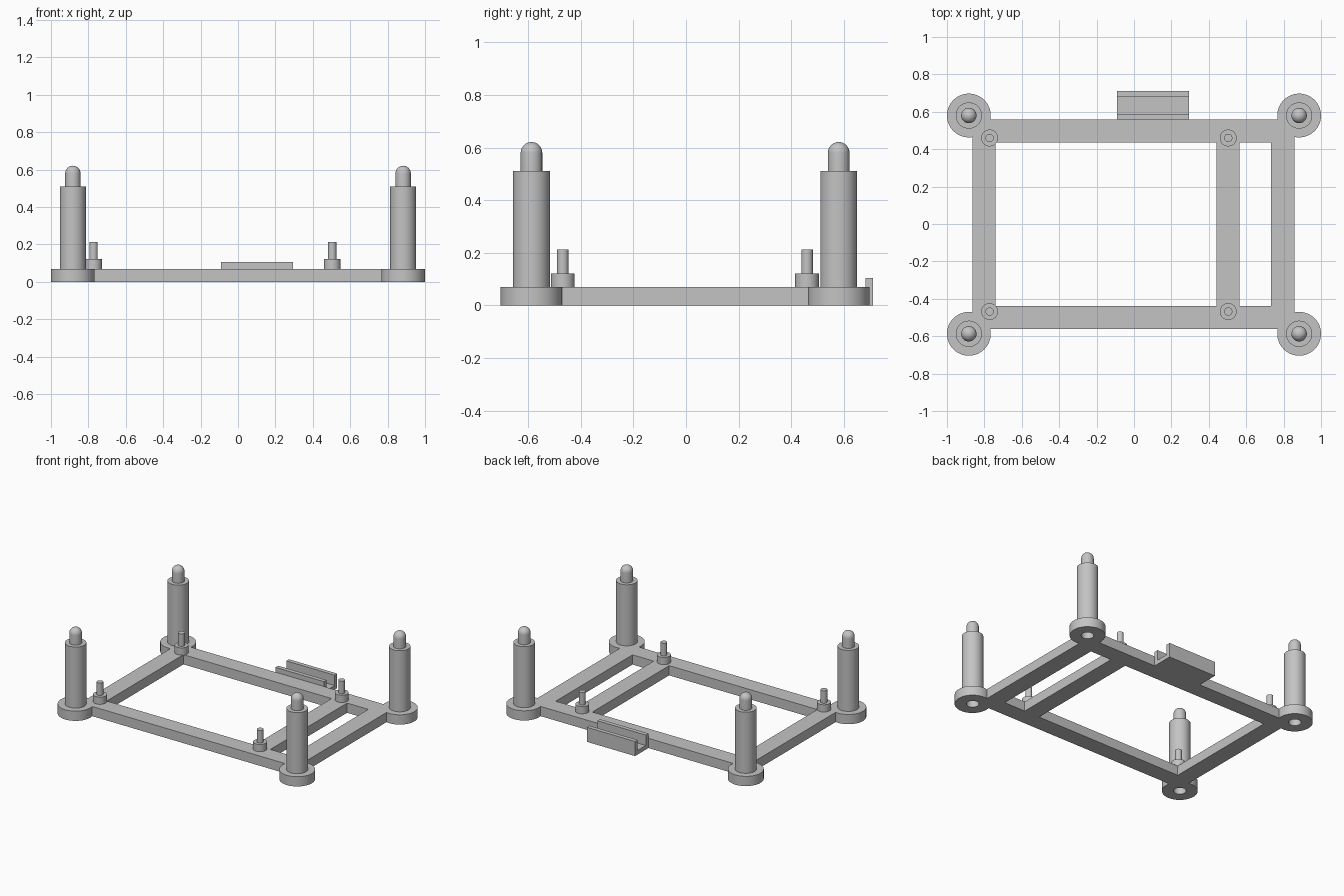
import bpy, bmesh, math

cube = bpy.data.objects.get("Cube")
if cube:
    bpy.data.objects.remove(cube, do_unlink=True)

grey = bpy.data.materials.new("plain_grey")
grey.use_nodes = True
grey.diffuse_color = (0.55, 0.55, 0.55, 1)
grey.node_tree.nodes["Principled BSDF"].inputs["Base Color"].default_value = grey.diffuse_color

T = 0.07  # frame thickness


def finish(bm, name, smooth=False):
    bmesh.ops.remove_doubles(bm, verts=bm.verts, dist=0.0001)
    bmesh.ops.recalc_face_normals(bm, faces=bm.faces)
    mesh = bpy.data.meshes.new(name)
    bm.to_mesh(mesh)
    bm.free()
    mesh.materials.append(grey)
    ob = bpy.data.objects.new(name, mesh)
    bpy.context.collection.objects.link(ob)
    if smooth:
        bpy.ops.object.select_all(action='DESELECT')
        ob.select_set(True)
        bpy.context.view_layer.objects.active = ob
        bpy.ops.object.shade_smooth_by_angle(angle=math.radians(30))
    return ob


def prism(name, outline, offset):
    """Extrude a flat outline along the offset vector."""
    bm = bmesh.new()
    face = bm.faces.new([bm.verts.new(p) for p in outline])
    ext = bmesh.ops.extrude_face_region(bm, geom=[face], use_keep_orig=True)
    moved = [g for g in ext["geom"] if isinstance(g, bmesh.types.BMVert)]
    bmesh.ops.translate(bm, verts=moved, vec=offset)
    return finish(bm, name)


def lathe(name, profile, steps=64):
    """Revolve (radius, height) points around z."""
    bm = bmesh.new()
    vs = [bm.verts.new((r, 0, z)) for r, z in profile]
    es = [bm.edges.new(pair) for pair in zip(vs, vs[1:])]
    bmesh.ops.spin(bm, geom=vs + es, cent=(0, 0, 0), axis=(0, 0, 1),
                   angle=math.tau, steps=steps, use_merge=True)
    return finish(bm, name, smooth=True)


def place_copies(ob, spots):
    """Put the part at the first named spot and linked copies at the rest."""
    base = ob.name
    for i, (label, x, y) in enumerate(spots):
        part = ob if i == 0 else ob.copy()
        if i:
            bpy.context.collection.objects.link(part)
        part.name = label + "_" + base
        part.location = (x, y, 0)


# Frame rails, with corners trimmed under the post feet
left, right = -0.863, 0.858
for name, inner, outer in (("back_rail", 0.436, 0.559), ("front_rail", -0.438, -0.561)):
    trim = outer - math.copysign(0.04, outer)
    prism(name, [(left, inner, 0), (left, trim, 0), (left + 0.04, outer, 0),
                 (right - 0.04, outer, 0), (right, trim, 0), (right, inner, 0)], (0, 0, T))

# Bars joining the rails
for name, x0, x1 in (("right_bar", left, -0.74), ("cross_bar", 0.441, 0.564),
                     ("left_bar", 0.733, right)):
    prism(name, [(x0, -0.438, 0), (x1, -0.438, 0), (x1, 0.436, 0), (x0, 0.436, 0)], (0, 0, T))

# Corner posts: foot with socket underneath, column and domed peg
peg = 0.041
dome = [(peg * math.cos(a), 0.58 + peg * math.sin(a))
        for a in (math.pi / 2 * i / 10 for i in range(10))]
post = lathe("post", [(0, 0.13), (peg, 0.13), (peg, 0), (0.117, 0), (0.117, T), (0.07, T),
                      (0.07, 0.51), (peg, 0.51)] + dome + [(0, 0.58 + peg)])
place_copies(post, [("front_right", -0.883, -0.587), ("front_left", 0.883, -0.587),
                    ("back_right", -0.883, 0.58), ("back_left", 0.883, 0.58)])

# Small stepped mounting pins
pin = lathe("pin", [(0, T - 0.01), (0.045, T - 0.01), (0.045, 0.122), (0.022, 0.122),
                    (0.022, 0.212), (0, 0.212)], 40)
place_copies(pin, [("front_right", -0.772, -0.468), ("front_left", 0.504, -0.468),
                   ("back_right", -0.772, 0.46), ("back_left", 0.504, 0.46)])

# U-shaped channel on the back rail
y0, y1, wall, top, floor = 0.559, 0.711, 0.03, 0.105, 0.03
channel = [(y0, 0), (y1, 0), (y1, top), (y1 - wall, top), (y1 - wall, floor),
           (y0 + wall, floor), (y0 + wall, top), (y0, top)]
prism("back_channel", [(-0.092, y, z) for y, z in channel], (0.385, 0, 0))
